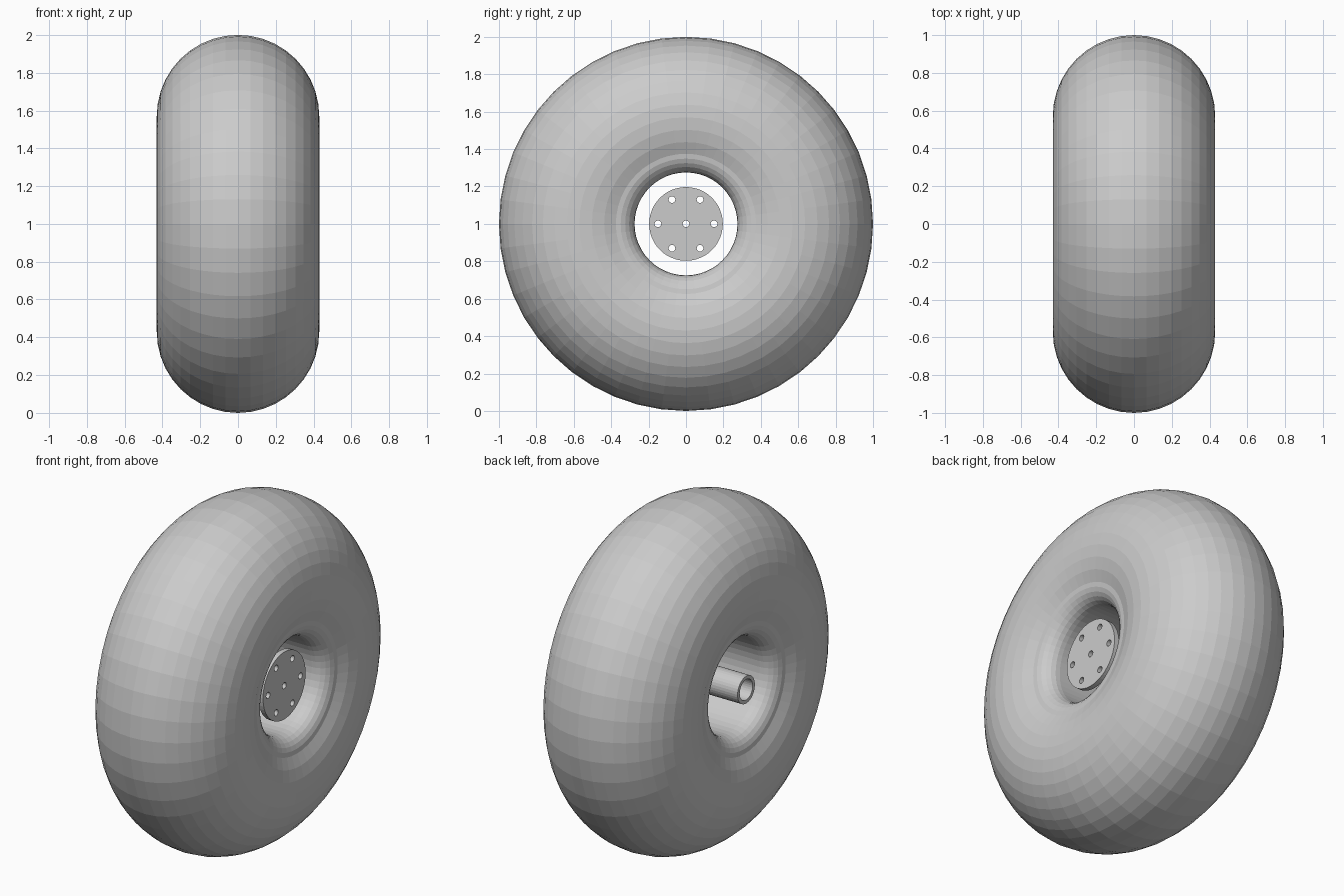
import bpy, bmesh
from math import sin, cos, pi, radians, sqrt, asin

if "Cube" in bpy.data.objects:
    bpy.data.objects.remove(bpy.data.objects["Cube"])

AXLE_Z = 1.0


def make_object(name, bm):
    bmesh.ops.recalc_face_normals(bm, faces=bm.faces)
    mesh = bpy.data.meshes.new(name)
    bm.to_mesh(mesh)
    bm.free()
    obj = bpy.data.objects.new(name, mesh)
    obj.location.z = AXLE_Z
    bpy.context.collection.objects.link(obj)
    return obj


def lathe(name, profile, sides):
    """Revolve a closed (x, radius) profile around the x axis."""
    bm = bmesh.new()
    rings = [[bm.verts.new((x, r * cos(2 * pi * i / sides), r * sin(2 * pi * i / sides)))
              for i in range(sides)] for x, r in profile]
    for a, b in zip(rings, rings[1:] + rings[:1]):
        for i in range(sides):
            j = (i + 1) % sides
            bm.faces.new((a[i], a[j], b[j], b[i]))
    return make_object(name, bm)


def cylinder(name, radius, x0, x1, sides, y=0, z=0):
    bm = bmesh.new()
    ring0, ring1 = [[bm.verts.new((x, y + radius * cos(2 * pi * i / sides),
                                   z + radius * sin(2 * pi * i / sides)))
                     for i in range(sides)] for x in (x0, x1)]
    bm.faces.new(ring0)
    bm.faces.new(ring1)
    for i in range(sides):
        j = (i + 1) % sides
        bm.faces.new((ring0[i], ring0[j], ring1[j], ring1[i]))
    return make_object(name, bm)


# Balloon tyre: round section, with a rounded lip into the axle opening
MAJOR, MINOR, LIP_R, HOLE_R = 0.57, 0.43, 0.375, 0.275
dip = asin((MAJOR - LIP_R) / MINOR)
lip_x = MINOR * cos(dip)
STEPS = 26
start, end = -dip, pi + dip
profile = []
for k in range(STEPS + 1):
    a = start + (end - start) * k / STEPS
    profile.append((MINOR * cos(a), MAJOR + MINOR * sin(a)))
lip = LIP_R - HOLE_R
for k in range(1, 7):
    a = radians(90 * k / 6)
    profile.append((-lip_x + lip * (1 - cos(a)), LIP_R - lip * sin(a)))
for k in range(6, 0, -1):
    a = radians(90 * k / 6)
    profile.append((lip_x - lip * (1 - cos(a)), LIP_R - lip * sin(a)))
lathe("tyre", profile, 48)

# Mounting flange with a centre hole and six bolt holes
flange = cylinder("hub_flange", 0.197, 0.27, 0.30, 48)
holes = [(0, 0)] + [(0.15 * cos(i * pi / 3), 0.15 * sin(i * pi / 3)) for i in range(6)]
for n, (y, z) in enumerate(holes):
    cutter = cylinder(f"hole_cutter_{n}", 0.018, 0.2, 0.4, 16, y, z)
    cutter.hide_render = True
    cutter.hide_viewport = True
    mod = flange.modifiers.new(f"hole_{n}", 'BOOLEAN')
    mod.operation = 'DIFFERENCE'
    mod.solver = 'EXACT'
    mod.object = cutter

# Hollow axle tube reaching the other side
lathe("axle_tube", [(-0.39, 0.08), (0.272, 0.08), (0.272, 0.06), (-0.39, 0.06)], 32)
